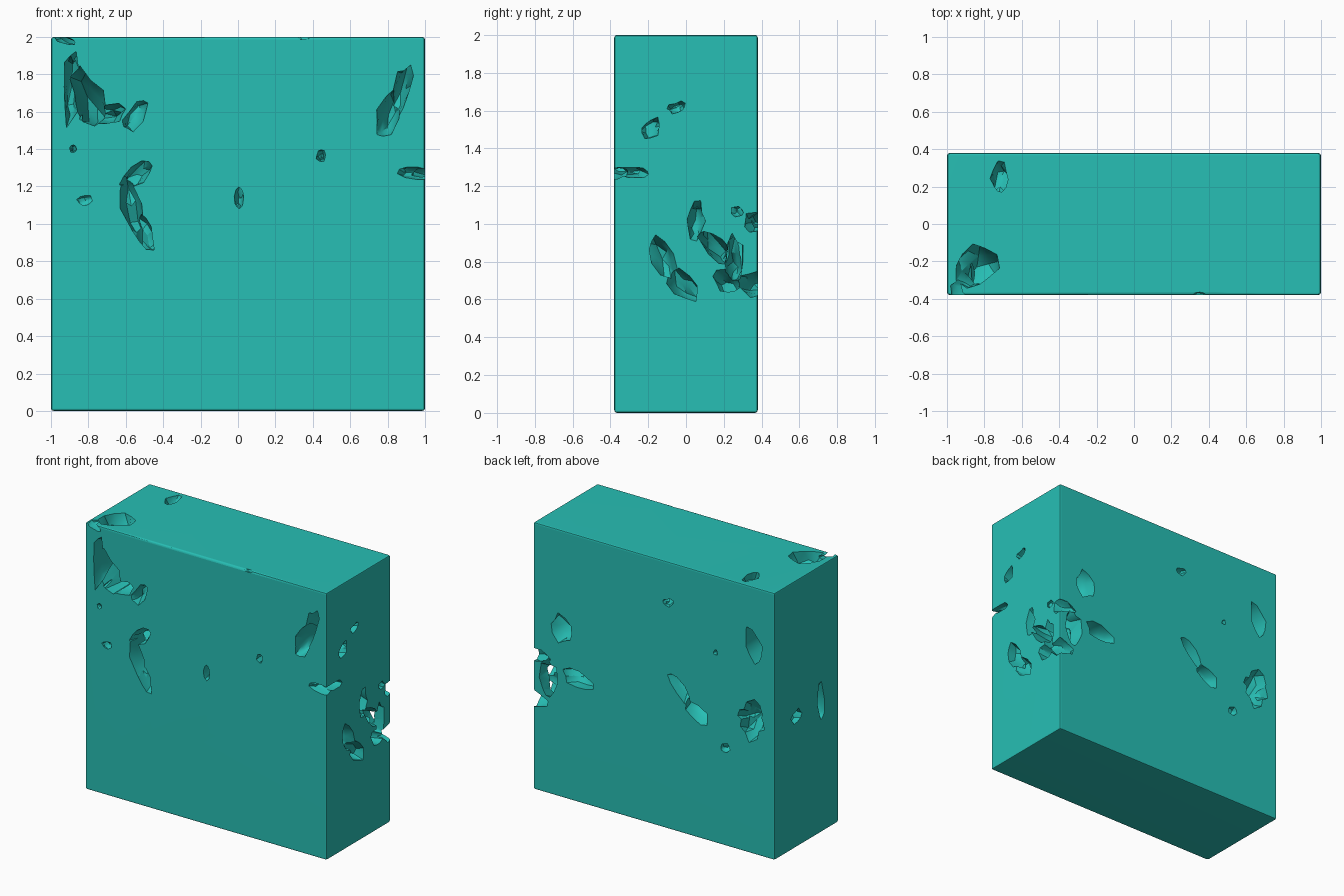
import bpy
import bmesh
import random
from mathutils import Matrix, Vector

random.seed(7)

default = bpy.data.objects.get("Cube")
if default:
    bpy.data.objects.remove(default, do_unlink=True)

WIDTH, DEPTH, HEIGHT = 2.0, 0.76, 2.0
HALF_W, HALF_D = WIDTH / 2, DEPTH / 2

# Each face maps its two flat coordinates to space and has an outward normal
FACES = {
    "front": (lambda u, v: Vector((u, -HALF_D, v)), Vector((0, -1, 0))),
    "back": (lambda u, v: Vector((u, HALF_D, v)), Vector((0, 1, 0))),
    "left": (lambda u, v: Vector((HALF_W, u, v)), Vector((1, 0, 0))),
    "right": (lambda u, v: Vector((-HALF_W, u, v)), Vector((-1, 0, 0))),
    "top": (lambda u, v: Vector((u, v, HEIGHT)), Vector((0, 0, 1))),
}


def make_object(name, bm, collection):
    mesh = bpy.data.meshes.new(name)
    bm.to_mesh(mesh)
    bm.free()
    obj = bpy.data.objects.new(name, mesh)
    collection.objects.link(obj)
    return obj


cutters = bpy.data.collections.new("chip_cutters")
bpy.context.scene.collection.children.link(cutters)


def chip(face, start, end, width, depth):
    """Ragged lump sunk into a face, stretched from start to end."""
    place, normal = FACES[face]
    a, b = place(*start), place(*end)
    along = (b - a).normalized()
    across = normal.cross(along)
    frame = Matrix((along, across, normal)).transposed()
    size = Vector(((b - a).length / 2, width, depth))
    bm = bmesh.new()
    bmesh.ops.create_icosphere(bm, subdivisions=2, radius=1)
    for v in bm.verts:
        local = v.co * random.uniform(0.72, 1.15)
        v.co = (a + b) / 2 + frame @ Vector([c * s for c, s in zip(local, size)])
    obj = make_object("chip_cutter", bm, cutters)
    obj.hide_render = True


# Upper corner break that tunnels through to the back
chip("front", (-0.88, 1.94), (-0.90, 1.52), 0.05, 0.22)
chip("front", (-0.87, 1.84), (-0.74, 1.52), 0.08, 0.50)
chip("front", (-0.84, 1.58), (-0.58, 1.60), 0.06, 0.16)
chip("front", (-0.62, 1.49), (-0.48, 1.67), 0.05, 0.10)
chip("front", (-0.98, 2.00), (-0.86, 1.96), 0.02, 0.10)
chip("back", (-0.86, 1.42), (-0.79, 1.69), 0.07, 0.48)

# Bent gouge and small pits on the front
chip("front", (-0.46, 1.33), (-0.62, 1.20), 0.05, 0.14)
chip("front", (-0.60, 1.27), (-0.54, 0.92), 0.06, 0.18)
chip("front", (-0.55, 1.08), (-0.47, 0.86), 0.06, 0.14)
chip("front", (0.91, 1.86), (0.83, 1.55), 0.05, 0.16)
chip("front", (0.86, 1.72), (0.75, 1.45), 0.06, 0.18)
chip("front", (0.00, 1.08), (0.01, 1.21), 0.025, 0.08)
chip("front", (0.42, 1.36), (0.47, 1.36), 0.035, 0.06)
chip("front", (-0.90, 1.40), (-0.86, 1.40), 0.02, 0.04)
chip("front", (-0.86, 1.12), (-0.77, 1.13), 0.03, 0.025)
chip("front", (0.86, 1.28), (1.06, 1.26), 0.035, 0.07)

# Left side: corner crack, pits and the broken lower patch
chip("left", (-0.42, 1.28), (-0.18, 1.27), 0.03, 0.08)
chip("left", (-0.23, 1.46), (-0.14, 1.55), 0.05, 0.10)
chip("left", (-0.10, 1.60), (0.00, 1.63), 0.03, 0.08)
chip("left", (-0.18, 0.94), (-0.07, 0.69), 0.06, 0.13)
chip("left", (-0.10, 0.75), (0.06, 0.61), 0.06, 0.14)
chip("left", (0.06, 1.12), (0.04, 0.92), 0.05, 0.15)
chip("left", (0.07, 0.96), (0.24, 0.80), 0.06, 0.20)
chip("left", (0.15, 0.74), (0.28, 0.64), 0.06, 0.20)
chip("left", (0.24, 0.66), (0.26, 0.94), 0.05, 0.32)
chip("left", (0.23, 1.08), (0.31, 1.05), 0.03, 0.04)

# Nicks through the rear corner leave a thin hanging shard
chip("left", (0.30, 1.00), (0.44, 1.02), 0.06, 0.14)
chip("left", (0.28, 0.70), (0.44, 0.66), 0.07, 0.14)
chip("back", (0.88, 0.68), (0.87, 1.02), 0.07, 0.20)

# Back gouges
chip("back", (0.82, 1.36), (0.70, 1.16), 0.09, 0.16)
chip("back", (0.76, 0.94), (0.50, 0.90), 0.07, 0.15)
chip("back", (-0.12, 1.17), (-0.32, 0.97), 0.05, 0.13)
chip("back", (-0.24, 1.00), (-0.45, 0.88), 0.06, 0.13)
chip("back", (-0.16, 1.71), (-0.07, 1.68), 0.03, 0.06)
chip("back", (-0.53, 1.43), (-0.49, 1.42), 0.02, 0.04)
chip("back", (-0.86, 1.16), (-0.76, 0.84), 0.09, 0.18)
chip("back", (-0.92, 0.98), (-0.70, 1.03), 0.08, 0.14)
chip("back", (-0.63, 0.74), (-0.55, 0.72), 0.04, 0.06)

# Right side and top pits
chip("right", (0.18, 0.97), (0.06, 1.00), 0.05, 0.08)
chip("right", (-0.18, 0.84), (-0.16, 1.12), 0.04, 0.08)
chip("top", (-0.92, -0.32), (-0.76, -0.14), 0.11, 0.16)
chip("top", (-0.72, 0.15), (-0.71, 0.33), 0.05, 0.10)
chip("top", (0.30, -0.38), (0.40, -0.38), 0.02, 0.015)

# Solid slab with softened edges
bm = bmesh.new()
bmesh.ops.create_cube(bm, size=1)
bmesh.ops.scale(bm, vec=(WIDTH, DEPTH, HEIGHT), verts=bm.verts)
bmesh.ops.translate(bm, vec=(0, 0, HEIGHT / 2), verts=bm.verts)
bmesh.ops.bevel(bm, geom=bm.edges[:], offset=0.015, segments=2,
                profile=0.5, affect="EDGES")
slab = make_object("chipped_slab", bm, bpy.context.scene.collection)

# Teal material
teal = bpy.data.materials.new("teal")
teal.use_nodes = True
teal.diffuse_color = (0.02, 0.52, 0.46, 1)
teal.node_tree.nodes["Principled BSDF"].inputs["Base Color"].default_value = teal.diffuse_color
slab.data.materials.append(teal)

# Carve the chips, bake the result and discard the cutters
carve = slab.modifiers.new("carve", "BOOLEAN")
carve.operation = "DIFFERENCE"
carve.operand_type = "COLLECTION"
carve.collection = cutters
carve.solver = "EXACT"
graph = bpy.context.evaluated_depsgraph_get()
carved = bpy.data.meshes.new_from_object(slab.evaluated_get(graph))
slab.modifiers.clear()
slab.data = carved
for obj in list(cutters.objects):
    bpy.data.objects.remove(obj, do_unlink=True)
bpy.data.collections.remove(cutters)

# One material throughout, smooth faces with sharp broken rims
slab.data.materials.clear()
slab.data.materials.append(teal)
for poly in slab.data.polygons:
    poly.material_index = 0
bpy.ops.object.select_all(action="DESELECT")
slab.select_set(True)
bpy.context.view_layer.objects.active = slab
bpy.ops.object.shade_smooth_by_angle(angle=0.6)
weighted = slab.modifiers.new("even_shading", "WEIGHTED_NORMAL")
weighted.keep_sharp = True
